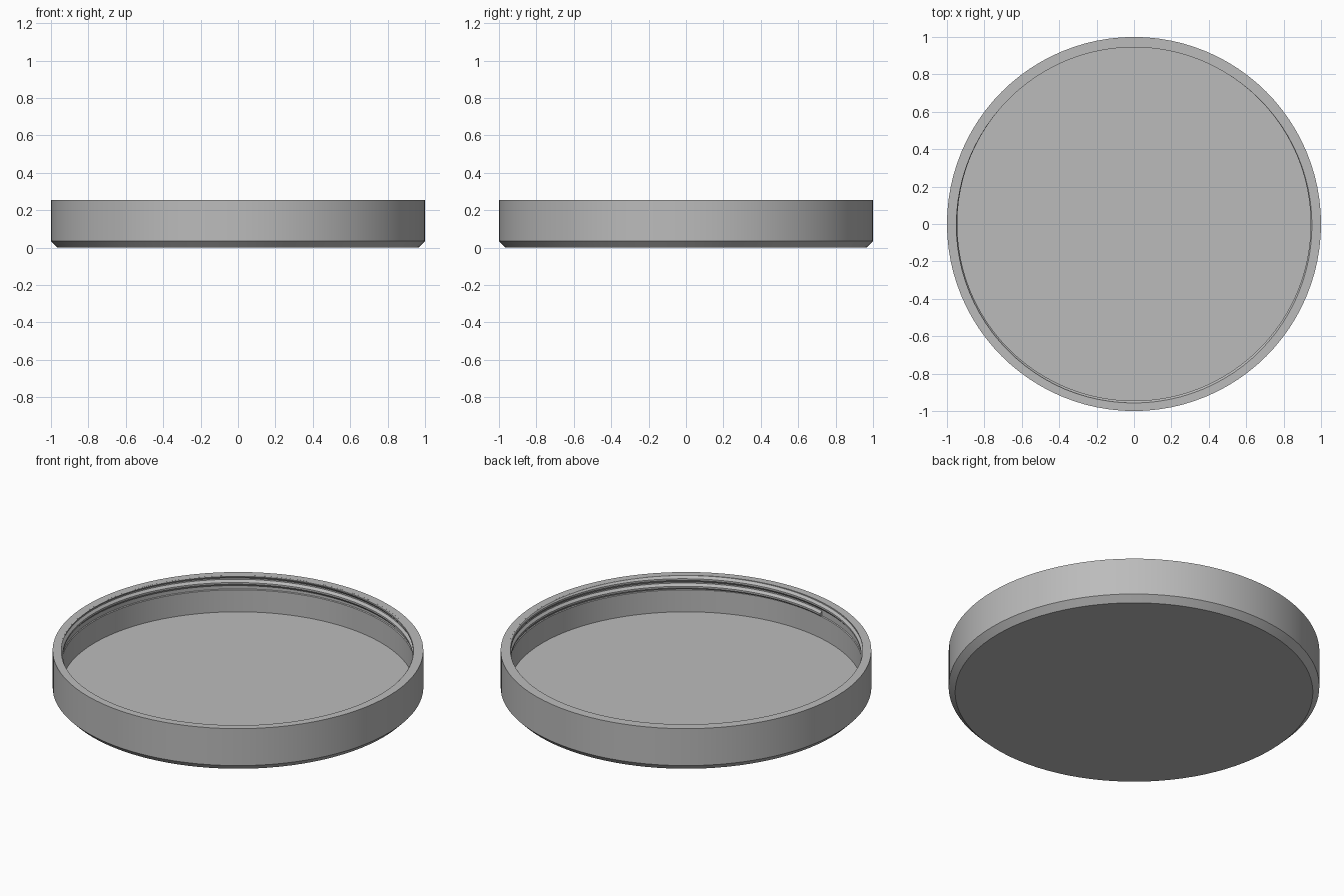
import bpy
import bmesh
from math import cos, sin, radians, pi

cube = bpy.data.objects.get("Cube")
if cube:
    bpy.data.objects.remove(cube, do_unlink=True)

SEGMENTS = 96
TOP = 0.255
FLOOR = 0.04
PITCH = 0.045
STEP = 360 / SEGMENTS

grey = bpy.data.materials.new("light_grey")
grey.use_nodes = True
colour = (0.5, 0.5, 0.5, 1)
grey.diffuse_color = colour
grey.node_tree.nodes["Principled BSDF"].inputs["Base Color"].default_value = colour


def polar(r, degrees, z):
    a = radians(degrees)
    return (r * cos(a), r * sin(a), z)


def finish(bm, name):
    """Turn the bmesh into a smooth-shaded grey object."""
    bmesh.ops.recalc_face_normals(bm, faces=bm.faces)
    mesh = bpy.data.meshes.new(name)
    bm.to_mesh(mesh)
    bm.free()
    mesh.materials.append(grey)
    obj = bpy.data.objects.new(name, mesh)
    bpy.context.collection.objects.link(obj)
    bpy.ops.object.select_all(action='DESELECT')
    obj.select_set(True)
    bpy.context.view_layer.objects.active = obj
    bpy.ops.object.shade_smooth_by_angle(angle=radians(25))
    return obj


def bridge(bm, a, b):
    """Join two rows of vertices with quads."""
    for i in range(len(a) - 1):
        bm.faces.new((a[i], a[i + 1], b[i + 1], b[i]))


# Cap shell: chamfered base, outer wall, rim, recessed inner wall and floor
profile = [(0.965, 0), (1, 0.035), (1, TOP), (0.957, TOP),
           (0.957, 0.175), (0.953, 0.171), (0.953, FLOOR)]
bm = bmesh.new()
rows = [[bm.verts.new(polar(r, i * STEP, z)) for r, z in profile]
        for i in range(SEGMENTS)]
for i in range(SEGMENTS):
    bridge(bm, rows[i], rows[(i + 1) % SEGMENTS])
bm.faces.new([row[0] for row in rows])
bm.faces.new([row[-1] for row in rows])
finish(bm, "cap_shell")

# Inner screw thread: a helical ridge trimmed flush with the rim
section = [(0.959, -0.021), (0.945, -0.005), (0.945, 0.005), (0.959, 0.021)]
START, CROSSING, END = 255, 820, 1010
bm = bmesh.new()
rows = []
for i in range(int((END - START) / STEP) + 1):
    angle = START + i * STEP
    centre = TOP - PITCH * (CROSSING - angle) / 360
    rows.append([bm.verts.new(polar(r, angle, centre + dz)) for r, dz in section])
for a, b in zip(rows, rows[1:]):
    bridge(bm, a + a[:1], b + b[:1])
bm.faces.new(rows[0])
bm.faces.new(rows[-1])
cut = bmesh.ops.bisect_plane(bm, geom=bm.verts[:] + bm.edges[:] + bm.faces[:],
                             plane_co=(0, 0, TOP - 0.0003), plane_no=(0, 0, 1),
                             clear_outer=True)
edges = [e for e in cut["geom_cut"] if isinstance(e, bmesh.types.BMEdge)]
bmesh.ops.triangle_fill(bm, edges=edges, use_beauty=True)
finish(bm, "inner_thread")
